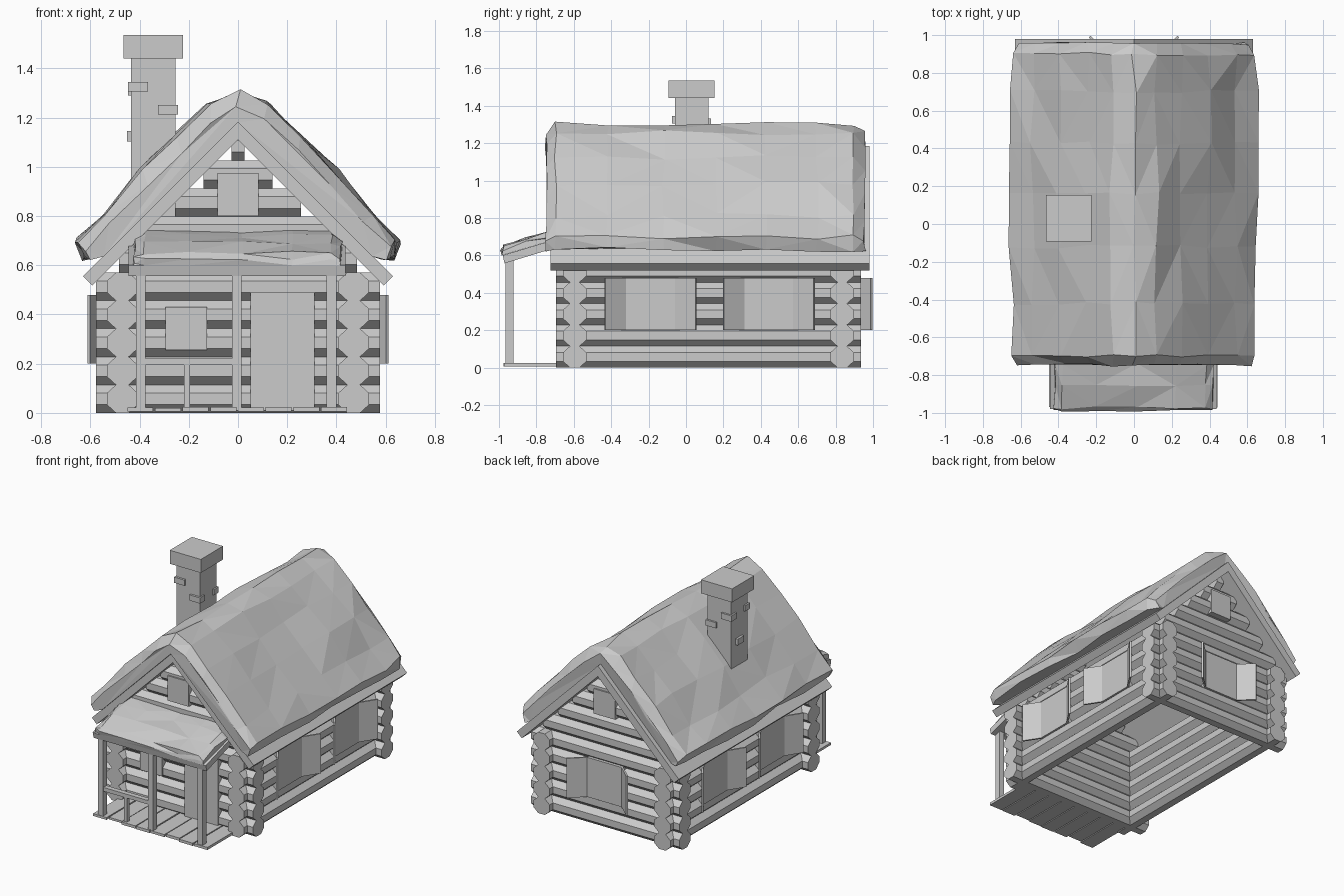
import bpy
import bmesh
import math
import random
from mathutils import Vector

random.seed(4)
if "Cube" in bpy.data.objects:
    bpy.data.objects.remove(bpy.data.objects["Cube"])

GREY = (0.6, 0.6, 0.6, 1)
mat = bpy.data.materials.new("light grey")
mat.use_nodes = True
mat.diffuse_color = GREY
mat.node_tree.nodes["Principled BSDF"].inputs["Base Color"].default_value = GREY


def loft(name, rings, axis, stations, triangulate=False):
    """Skin closed 2D rings placed at stations along an axis, with end caps."""
    def place(p, a):
        u, v = p
        return {"x": (a, u, v), "y": (u, a, v), "z": (u, v, a)}[axis]
    bm = bmesh.new()
    loops = [[bm.verts.new(place(p, a)) for p in ring] for ring, a in zip(rings, stations)]
    n = len(loops[0])
    for lo, hi in zip(loops, loops[1:]):
        for i in range(n):
            j = (i + 1) % n
            bm.faces.new((lo[i], lo[j], hi[j], hi[i]))
    bm.faces.new(loops[0])
    bm.faces.new(loops[-1])
    if triangulate:
        bmesh.ops.triangulate(bm, faces=bm.faces[:])
    bmesh.ops.recalc_face_normals(bm, faces=bm.faces[:])
    mesh = bpy.data.meshes.new(name)
    bm.to_mesh(mesh)
    bm.free()
    mesh.materials.append(mat)
    obj = bpy.data.objects.new(name, mesh)
    bpy.context.collection.objects.link(obj)
    return obj


def prism(name, ring, axis, a, b):
    return loft(name, [ring, ring], axis, [a, b])


def box(name, x0, x1, y0, y1, z0, z1):
    return prism(name, [(x0, y0), (x1, y0), (x1, y1), (x0, y1)], "z", z0, z1)


# Log walls: eight-sided logs crossing at the corners
PITCH = 0.114
WALL_X, FRONT, BACK, OVER = 0.47, -0.595, 0.835, 0.1
INNER, OUTER = 1.11, 1.185      # roof board heights at the ridge


def log(name, centre, z, axis, a, b):
    r = PITCH / 2 / math.cos(math.pi / 8)
    ring = []
    for k in range(8):
        t = math.pi / 8 + k * math.pi / 4
        ring.append((centre + 1.1 * r * math.cos(t), z + r * math.sin(t)))
    prism(name, ring, axis, a, b)


for i in range(10):
    z = PITCH * (i + 0.5)
    for wall, y in (("front", FRONT), ("back", BACK)):
        if i < 5:
            half = WALL_X + OVER + 0.007
            log(wall + "_wall_log", y, z, "x", -half, half)
        else:
            half = INNER - z
            log(wall + "_gable_log", y, z, "x", -half, half)
    if i < 5:
        for s in (-1, 1):
            log("side_wall_log", s * WALL_X, z, "y", FRONT - OVER, BACK + OVER)

# Roof boards
for s in (-1, 1):
    ring = [(0, OUTER), (s * 0.63, OUTER - 0.63), (s * 0.592, INNER - 0.592), (0, INNER)]
    prism("roof_board", ring, "y", -0.725, 0.98)


# Rough covering on a roof: an outer profile over a base line, jittered
def covering(name, outer, base, axis, stations, wobble):
    rings = []
    last = len(stations) - 1
    for k in range(last + 1):
        pinch = 0.4 if k in (0, last) else 0
        ring = []
        for p in outer:
            q = Vector(p).lerp(Vector(base(p)), pinch)
            ring.append((q.x + random.uniform(-wobble, wobble),
                         q.y + random.uniform(-wobble, wobble)))
        ring += [base(p) for p in (outer[-1], outer[len(outer) // 2], outer[0])]
        rings.append(ring)
    obj = loft(name, rings, axis, stations, True)
    k = "xyz".index(axis)
    for v in obj.data.vertices:
        v.co[k] += random.uniform(-wobble, wobble) * 0.7


half = [(0.12, 1.255), (0.25, 1.125), (0.40, 0.98), (0.54, 0.815), (0.65, 0.70), (0.625, 0.63)]
profile = [(-x, z) for x, z in reversed(half)] + [(0, 1.305)] + half
covering("roof_covering", profile,
         lambda p: (0.87 * p[0], OUTER - 0.005 - abs(0.87 * p[0])),
         "y", [-0.745, -0.70, -0.42, -0.12, 0.16, 0.43, 0.70, 0.90, 0.955], 0.014)

# Porch roof
prism("porch_roof_board", [(-0.98, 0.60), (-0.6, 0.715), (-0.6, 0.67), (-0.97, 0.557)],
      "x", -0.445, 0.436)
covering("porch_roof_covering",
         [(-0.985, 0.62), (-0.975, 0.65), (-0.86, 0.69), (-0.74, 0.72), (-0.64, 0.74)],
         lambda p: (p[0], 0.70 + 0.3 * (p[0] + 0.65)),
         "x", [-0.42, -0.38, -0.2, 0.02, 0.22, 0.38, 0.42], 0.009)

# Porch deck, posts and railing
PLANKS = 8
step = 0.9 / PLANKS
for i in range(PLANKS):
    x = -0.45 + i * step
    box("deck_plank", x, x + step - 0.007, -0.965 + random.uniform(-0.012, 0.012), -0.6,
        0.005, 0.022 + random.uniform(-0.003, 0.003))
for x in (-0.395, -0.005, 0.38):
    box("porch_post", x - 0.02, x + 0.02, -0.965, -0.922, 0.01, 0.585)
box("railing_post", -0.22, -0.195, -0.955, -0.93, 0.01, 0.2)
box("railing", -0.395, -0.005, -0.96, -0.925, 0.195, 0.222)

# Door and end windows
box("door", 0.05, 0.31, -0.667, FRONT, 0.01, 0.49)
box("front_window", -0.295, -0.125, -0.667, FRONT, 0.255, 0.43)
box("front_gable_window", -0.083, 0.083, -0.667, FRONT, 0.80, 0.975)
box("back_gable_window", -0.083, 0.083, BACK, 0.907, 0.80, 0.975)
box("back_window", -0.135, 0.135, BACK, 0.907, 0.20, 0.478)


# Open shutters, angled out from each window edge
def shutter(hinge, tip):
    h, t = Vector(hinge), Vector(tip)
    side = (t - h).orthogonal().normalized() * 0.006
    prism("shutter", [h + side, t + side, t - side, h - side], "z", 0.20, 0.478)


for s in (-1, 1):
    shutter((s * 0.135, 0.90), (s * 0.235, 0.992))
    for y in (-0.19, 0.443):
        box("side_window", min(s * WALL_X, s * 0.541), max(s * WALL_X, s * 0.541),
            y - 0.134, y + 0.134, 0.20, 0.478)
        for d in (-1, 1):
            shutter((s * 0.535, y + d * 0.132), (s * 0.607, y + d * 0.243))

# Chimney with cap and a few raised bricks
box("chimney", -0.435, -0.253, -0.06, 0.12, 0.78, 1.45)
box("chimney_cap", -0.466, -0.224, -0.093, 0.153, 1.44, 1.535)
box("chimney_brick", -0.446, -0.365, -0.075, -0.02, 1.305, 1.345)
box("chimney_brick", -0.325, -0.243, -0.075, -0.02, 1.212, 1.252)
box("chimney_brick", -0.452, -0.40, 0.0, 0.07, 1.102, 1.145)
box("chimney_brick", -0.446, -0.365, 0.07, 0.133, 1.29, 1.332)
box("chimney_brick", -0.325, -0.243, 0.08, 0.133, 1.212, 1.252)
